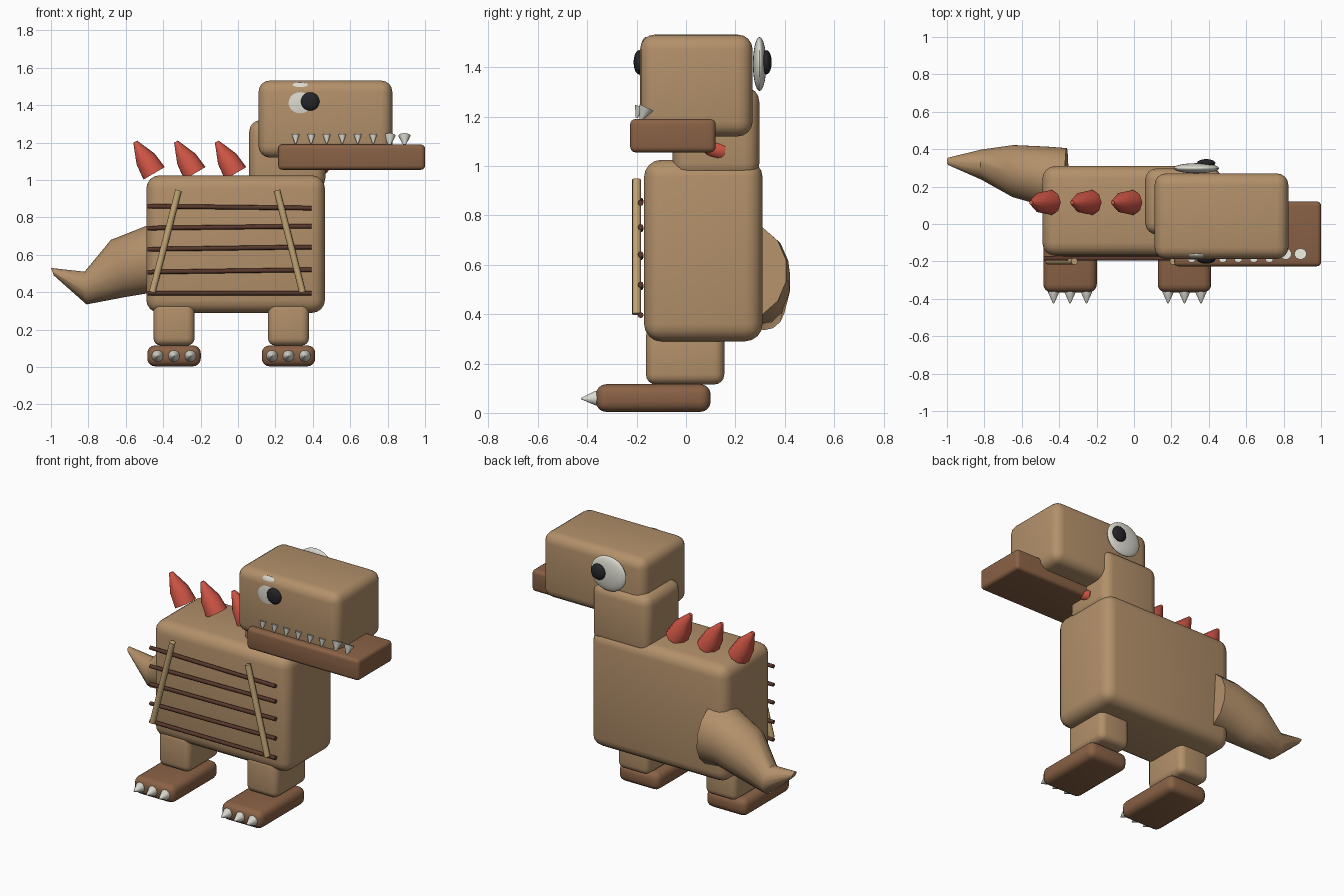
import bpy, bmesh, math
from mathutils import Vector

cube = bpy.data.objects.get("Cube")
if cube:
    bpy.data.objects.remove(cube, do_unlink=True)


def material(name, r, g, b):
    m = bpy.data.materials.new(name)
    m.use_nodes = True
    m.diffuse_color = (r, g, b, 1)
    m.node_tree.nodes["Principled BSDF"].inputs["Base Color"].default_value = (r, g, b, 1)
    return m


TAN = material("tan skin", 0.45, 0.28, 0.145)
BROWN = material("brown skin", 0.25, 0.12, 0.06)
RED = material("spike red", 0.62, 0.09, 0.06)
WHITE = material("off white", 0.72, 0.71, 0.64)
BLACK = material("pupil black", 0.018, 0.018, 0.022)
STRAW = material("straw wood", 0.54, 0.38, 0.18)
DARK = material("dark wood", 0.10, 0.04, 0.025)


def finish(name, bm, mat, angle=40):
    bmesh.ops.recalc_face_normals(bm, faces=bm.faces)
    me = bpy.data.meshes.new(name)
    bm.to_mesh(me)
    bm.free()
    me.materials.append(mat)
    ob = bpy.data.objects.new(name, me)
    bpy.context.collection.objects.link(ob)
    bpy.ops.object.select_all(action='DESELECT')
    bpy.context.view_layer.objects.active = ob
    ob.select_set(True)
    bpy.ops.object.shade_smooth_by_angle(angle=math.radians(angle))
    return ob


def box(name, xs, ys, zs, mat, radius):
    """Rounded block between pairs of limits."""
    bm = bmesh.new()
    bmesh.ops.create_cube(bm, size=1)
    for v in bm.verts:
        v.co = [lim[0] if c < 0 else lim[1] for c, lim in zip(v.co, (xs, ys, zs))]
    bmesh.ops.bevel(bm, geom=bm.edges[:], offset=radius, segments=4,
                    profile=0.5, affect='EDGES')
    return finish(name, bm, mat)


def loft(name, rings, mat, sides=12, angle=50):
    """Skin through rings given as (centre, half axis, half axis)."""
    bm = bmesh.new()
    loops = []
    for c, u, w in rings:
        turn = [2 * math.pi * i / sides for i in range(sides)]
        loops.append([bm.verts.new(c + u * math.cos(a) + w * math.sin(a)) for a in turn])
    for a, b in zip(loops, loops[1:]):
        for i in range(sides):
            j = (i + 1) % sides
            bm.faces.new((a[i], a[j], b[j], b[i]))
    bm.faces.new(loops[0])
    bm.faces.new(loops[-1])
    return finish(name, bm, mat, angle)


def spindle(name, start, end, profile, mat, sides=12):
    """Turned shape along a line; profile lists (fraction along, radius)."""
    start, end = Vector(start), Vector(end)
    d = end - start
    u = d.orthogonal().normalized()
    w = d.normalized().cross(u)
    return loft(name, [(start + d * t, u * r, w * r) for t, r in profile], mat, sides)


def ellipsoid(name, centre, radii, mat):
    bm = bmesh.new()
    bmesh.ops.create_uvsphere(bm, u_segments=32, v_segments=20, radius=1)
    for v in bm.verts:
        v.co = [c + p * r for c, p, r in zip(centre, v.co, radii)]
    return finish(name, bm, mat)


# Main blocks
box("body", (-0.49, 0.465), (-0.17, 0.31), (0.29, 1.025), TAN, 0.07)
box("neck", (0.06, 0.467), (-0.055, 0.297), (0.95, 1.32), TAN, 0.06)
box("head", (0.11, 0.825), (-0.186, 0.27), (1.12, 1.532), TAN, 0.06)
box("jaw", (0.215, 1.0), (-0.226, 0.12), (1.055, 1.19), BROWN, 0.022)

# Legs, feet and claws
for side, x in (("right", -0.342), ("left", 0.27)):
    box(side + "_leg", (x - 0.11, x + 0.11), (-0.162, 0.155), (0.115, 0.35), TAN, 0.04)
    box(side + "_foot", (x - 0.143, x + 0.143), (-0.365, 0.1), (0.004, 0.116), BROWN, 0.042)
    for i in range(3):
        cx = x + (i - 1) * 0.088
        spindle(f"{side}_claw_{i + 1}", (cx, -0.35, 0.06), (cx, -0.425, 0.058),
                [(0, 0.031), (0.2, 0.031), (1, 0.003)], WHITE)

# Tail, as rings given by top (x, z), bottom (x, z) and the y limits
rings = []
for top, low, ys in (((-0.37, 0.77), (-0.35, 0.38), (0.06, 0.41)),
                     ((-0.49, 0.755), (-0.45, 0.40), (0.09, 0.418)),
                     ((-0.68, 0.68), (-0.60, 0.375), (0.14, 0.425)),
                     ((-0.82, 0.51), (-0.81, 0.335), (0.235, 0.40)),
                     ((-1.0, 0.53), (-0.985, 0.49), (0.315, 0.355))):
    y = sum(ys) / 2
    t, b = Vector((top[0], y, top[1])), Vector((low[0], y, low[1]))
    rings.append(((t + b) / 2, (t - b) / 2, Vector((0, (ys[1] - ys[0]) / 2, 0))))
loft("tail", rings, TAN, 14)

# Back spikes
for i in range(3):
    x = -0.45 + i * 0.218
    spindle(f"back_spike_{i + 1}", (x, 0.115, 1.035), (x - 0.1, 0.115, 1.205),
            [(0, 0.068), (0.45, 0.058), (1, 0.012)], RED, 9)

# Small red tip showing at the base of the neck
spindle("throat_spike", (0.44, 0.14, 1.06), (0.485, 0.06, 1.075),
        [(0, 0.04), (0.5, 0.03), (1, 0.006)], RED, 9)

# Eyes: the front one is mostly sunk into the head
for side, y, py in (("front", -0.163, -0.19), ("back", 0.298, 0.325)):
    ellipsoid(side + "_eye", (0.333, y, 1.413), (0.122, 0.027, 0.109), WHITE)
    ellipsoid(side + "_pupil", (0.386, py, 1.42), (0.049, 0.022, 0.049), BLACK)

# Teeth
for i in range(6):
    x = 0.308 + i * 0.083
    spindle(f"small_tooth_{i + 1}", (x, -0.187, 1.242), (x, -0.2, 1.195),
            [(0, 0.021), (1, 0.004)], WHITE)
for i, x in enumerate((0.81, 0.89)):
    spindle(f"big_tooth_{i + 1}", (x, -0.16, 1.237), (x, -0.185, 1.183),
            [(0, 0.033), (1, 0.004)], WHITE)

# Side slats and the two slanted posts over them
for i, (za, zb) in enumerate(((0.86, 0.85), (0.743, 0.753), (0.63, 0.642),
                              (0.508, 0.52), (0.396, 0.396))):
    spindle(f"slat_{i + 1}", (-0.485, -0.184, za), (0.393, -0.184, zb),
            [(0, 0.012), (1, 0.012)], DARK, 8)
for side, low, top in (("right", -0.458, -0.318), ("left", 0.345, 0.208)):
    spindle(side + "_post", (low, -0.2, 0.4), (top, -0.2, 0.945),
            [(0, 0.018), (1, 0.018)], STRAW, 10)
